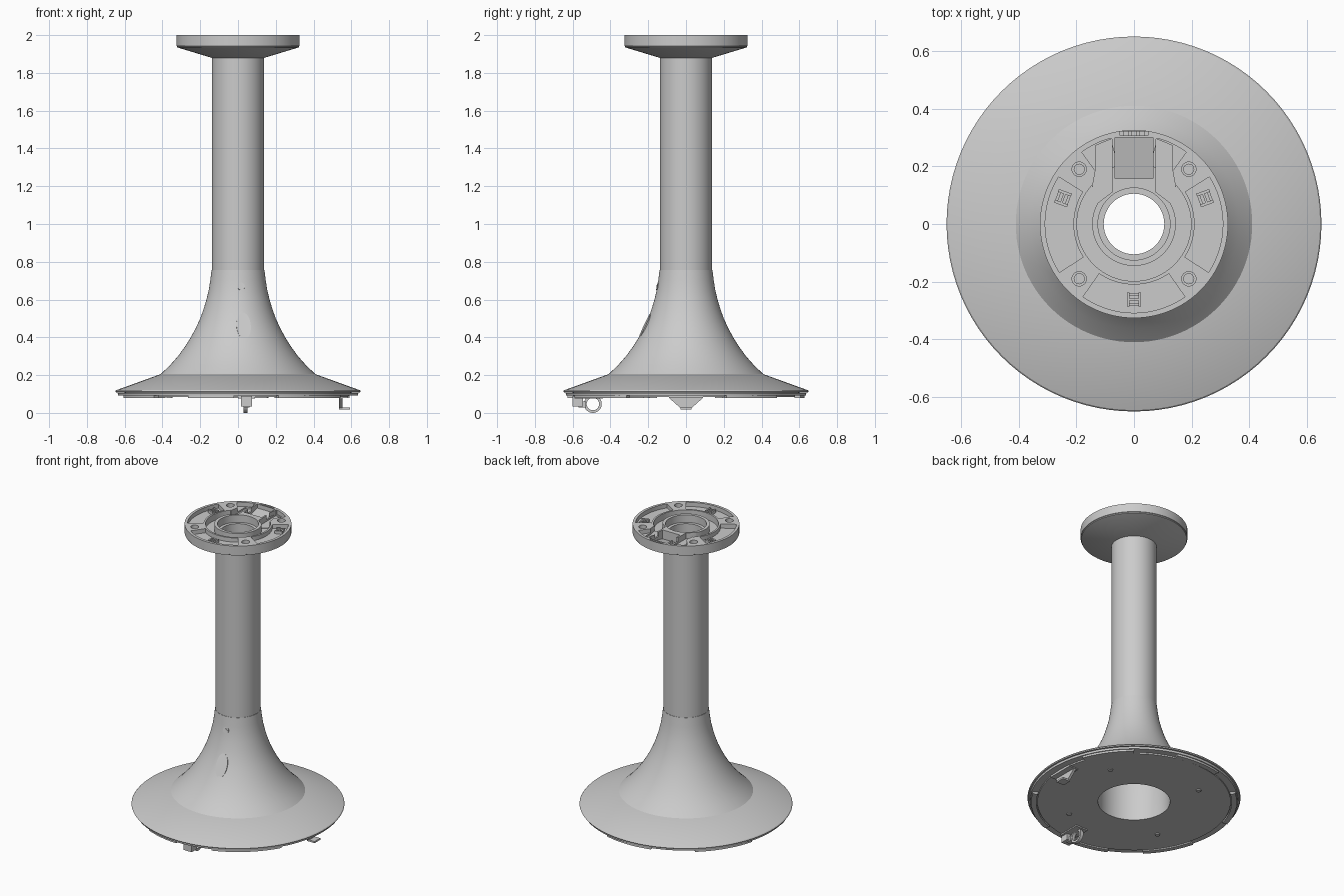
import bpy, bmesh, math
from mathutils import Matrix, Vector

if "Cube" in bpy.data.objects:
    bpy.data.objects.remove(bpy.data.objects["Cube"])

grey = bpy.data.materials.new("light_grey")
grey.diffuse_color = (0.6, 0.6, 0.6, 1)
grey.use_nodes = True
grey.node_tree.nodes["Principled BSDF"].inputs["Base Color"].default_value = grey.diffuse_color


def finish(name, bm, smooth=True):
    bmesh.ops.recalc_face_normals(bm, faces=bm.faces)
    me = bpy.data.meshes.new(name)
    bm.to_mesh(me)
    bm.free()
    me.materials.append(grey)
    ob = bpy.data.objects.new(name, me)
    bpy.context.collection.objects.link(ob)
    if smooth:
        smooth_shade(ob)
    return ob


def smooth_shade(ob):
    bpy.ops.object.select_all(action='DESELECT')
    ob.select_set(True)
    bpy.context.view_layer.objects.active = ob
    bpy.ops.object.shade_smooth_by_angle(angle=math.radians(30))


def lathe(name, profile, n=96, smooth=True):
    """Revolve a closed (r, z) profile around the z axis."""
    bm = bmesh.new()
    rings = [[bm.verts.new((r * math.cos(2 * math.pi * i / n), r * math.sin(2 * math.pi * i / n), z))
              for i in range(n)] for r, z in profile]
    for a, b in zip(rings, rings[1:] + rings[:1]):
        for i in range(n):
            j = (i + 1) % n
            bm.faces.new((a[i], a[j], b[j], b[i]))
    return finish(name, bm, smooth)


def prism(name, pts, lo, hi, matrix=None, smooth=False):
    """Extrude a 2D outline from lo to hi, then place it with a matrix."""
    bm = bmesh.new()
    a = [bm.verts.new((x, y, lo)) for x, y in pts]
    b = [bm.verts.new((x, y, hi)) for x, y in pts]
    bm.faces.new(a)
    bm.faces.new(b)
    for i in range(len(pts)):
        j = (i + 1) % len(pts)
        bm.faces.new((a[i], a[j], b[j], b[i]))
    if matrix:
        bm.transform(matrix)
    return finish(name, bm, smooth)


def sector(r0, r1, a0, a1, n=24):
    ang = [math.radians(a0 + (a1 - a0) * i / n) for i in range(n + 1)]
    return ([(r1 * math.cos(a), r1 * math.sin(a)) for a in ang]
            + [(r0 * math.cos(a), r0 * math.sin(a)) for a in reversed(ang)])


def disc(r, cx=0, cy=0, n=24, sy=1):
    return [(cx + r * math.cos(2 * math.pi * i / n), cy + sy * r * math.sin(2 * math.pi * i / n)) for i in range(n)]


def rect(x0, x1, y0, y1):
    return [(x0, y0), (x1, y0), (x1, y1), (x0, y1)]


# local x -> world y, local y -> world z, extrusion -> world x
YZ = Matrix(((0, 0, 1, 0), (1, 0, 0, 0), (0, 1, 0, 0), (0, 0, 0, 1)))

# base: underside plate, rim and sloped skirt
lathe("base_plate", [(0.22, 0.084), (0.59, 0.084), (0.59, 0.1), (0.22, 0.1)])
lathe("base_rim", [(0.58, 0.093), (0.635, 0.093), (0.637, 0.106), (0.58, 0.106)])
lathe("skirt", [(0.221, 0.099), (0.6, 0.099), (0.6, 0.108), (0.645, 0.108), (0.65, 0.114), (0.645, 0.12),
                (0.41, 0.205), (0.38, 0.205), (0.38, 0.12), (0.221, 0.12)])

# bell with a bore, and the column
bell = [(0.41, 0.205), (0.362, 0.25), (0.318, 0.3), (0.281, 0.35), (0.25, 0.4), (0.223, 0.45), (0.2, 0.5),
        (0.182, 0.55), (0.167, 0.6), (0.155, 0.65), (0.147, 0.7), (0.14, 0.757)]
lathe("bell", bell + [(0.125, 0.757), (0.135, 0.68), (0.165, 0.55), (0.2, 0.45), (0.22, 0.38), (0.22, 0.1),
                      (0.37, 0.12), (0.38, 0.205)])
lathe("column", [(0.138, 0.755), (0.138, 1.89), (0.122, 1.89), (0.122, 0.755)])

# top flange, cut with pockets, channels and screw holes
flange = lathe("top_flange", [(0.105, 1.88), (0.14, 1.88), (0.322, 1.935), (0.322, 1.941), (0.326, 1.943),
                              (0.326, 2.0), (0.125, 2.0), (0.125, 1.95), (0.105, 1.95)], smooth=False)
top = 2.05
cutters = [prism("groove_cutter", sector(0.145, 0.198, 138, 402, 64), 1.957, top)]
for a0, a1 in ((148, 213), (235, 305), (327, 392), (105.5, 126), (54, 74.5)):
    cutters.append(prism("pocket_cutter", sector(0.21, 0.308, a0, a1), 1.972, top))
for s in (-1, 1):
    xs = sorted((s * 0.077, s * 0.133))
    cutters.append(prism("side_channel_cutter", [(s * 0.077, 0.07 + 0.04), (s * 0.143, 0.06),
                                                 (s * 0.143, 0.135), (s * 0.133, 0.19),
                                                 (s * 0.133, 0.272), (s * 0.077, 0.295)], 1.961, top))
    for t in (-1, 1):
        cutters.append(prism("hole_cutter", disc(0.025, s * 0.19, t * 0.19), 1.947, top))
cutters.append(prism("ramp_cutter", [(0.157, 1.94), (0.3, 1.972), (0.3, top), (0.157, top)], -0.066, 0.066, YZ))
cutters.append(prism("notch_cutter", rect(-0.048, 0.048, 0.306, 0.32), 1.975, top))
for c in cutters:
    m = flange.modifiers.new("cut", 'BOOLEAN')
    m.operation, m.solver, m.object = 'DIFFERENCE', 'EXACT', c
    bpy.context.view_layer.objects.active = flange
    bpy.ops.object.modifier_apply(modifier=m.name)
    bpy.data.objects.remove(c)
smooth_shade(flange)

# fittings inside the flange
for s in (-1, 1):
    for t in (-1, 1):
        prism("flange_screw", disc(0.019, s * 0.19, t * 0.19, 16), 1.94, 1.98, smooth=True)
for i in range(4):
    x = -0.042 + i * 0.028
    prism("notch_tooth", rect(x - 0.006, x + 0.006, 0.304, 0.322), 1.97, 1.994)
for a in (20, 160, 270):
    place = Matrix.Rotation(math.radians(a), 4, 'Z') @ Matrix.Translation((0.262, 0, 0))
    for s in (-1, 1):
        prism("clip_side", rect(-0.024, 0.024, s * 0.02 - 0.005, s * 0.02 + 0.005), 1.968, 1.992, place)
        prism("clip_end", rect(s * 0.018 - 0.005, s * 0.018 + 0.005, -0.02, 0.02), 1.968, 1.986, place)
    prism("clip_bar", rect(-0.004, 0.004, -0.02, 0.02), 1.968, 1.988, place)


# oval cover and small screw on the front of the bell
def on_bell(x, z, tilt, r):
    n = Vector((x / r, -math.cos(math.asin(x / r)), math.tan(math.radians(tilt)))).normalized()
    pos = Vector((x, -math.sqrt(r * r - x * x), z))
    return Matrix.Translation(pos) @ n.to_track_quat('Z', 'Y').to_matrix().to_4x4()


prism("oval_cover", disc(0.038, n=40, sy=2.0), -0.008, 0.003, on_bell(0.03, 0.46, 25, 0.2185), True)
prism("bell_screw_ring", disc(0.02, n=24), -0.006, 0.002, on_bell(0.016, 0.67, 12, 0.152), True)
prism("bell_screw", disc(0.011, n=6), 0.0, 0.004, on_bell(0.016, 0.67, 12, 0.152))

# tabs and screws on the underside
for a0, a1 in ((20, 50), (75, 105), (130, 165), (195, 225), (245, 268), (290, 330)):
    prism("rim_tab", sector(0.596, 0.628, a0, a1), 0.08, 0.096)
for a in (30, 120, 210, 300):
    t = math.radians(a)
    prism("plate_screw", disc(0.016, 0.42 * math.cos(t), 0.42 * math.sin(t), 16), 0.078, 0.09, smooth=True)

# ring latch at the front
ring = lathe("latch_ring", [(0.033, -0.011), (0.047, -0.011), (0.047, 0.011), (0.033, 0.011)], 40)
ring.data.transform(Matrix.Translation((0.04, -0.493, 0.047)) @ Matrix.Rotation(math.pi / 2, 4, 'Y'))
prism("latch_block", rect(-0.6, -0.545, 0.035, 0.09), 0.015, 0.075, YZ)
prism("latch_step", rect(-0.57, -0.53, 0.028, 0.06), 0.03, 0.06, YZ)
prism("latch_mount", rect(0.0, 0.09, -0.59, -0.44), 0.076, 0.09)

# tapered foot latch at the right
prism("foot_web", [(-0.095, 0.09), (-0.085, 0.075), (-0.03, 0.026), (0.03, 0.026), (0.085, 0.075), (0.095, 0.09)],
      0.535, 0.552, YZ)
prism("foot_pad", rect(0.535, 0.592, -0.03, 0.03), 0.017, 0.028)
prism("foot_mount", rect(0.52, 0.59, -0.09, 0.09), 0.078, 0.09)
